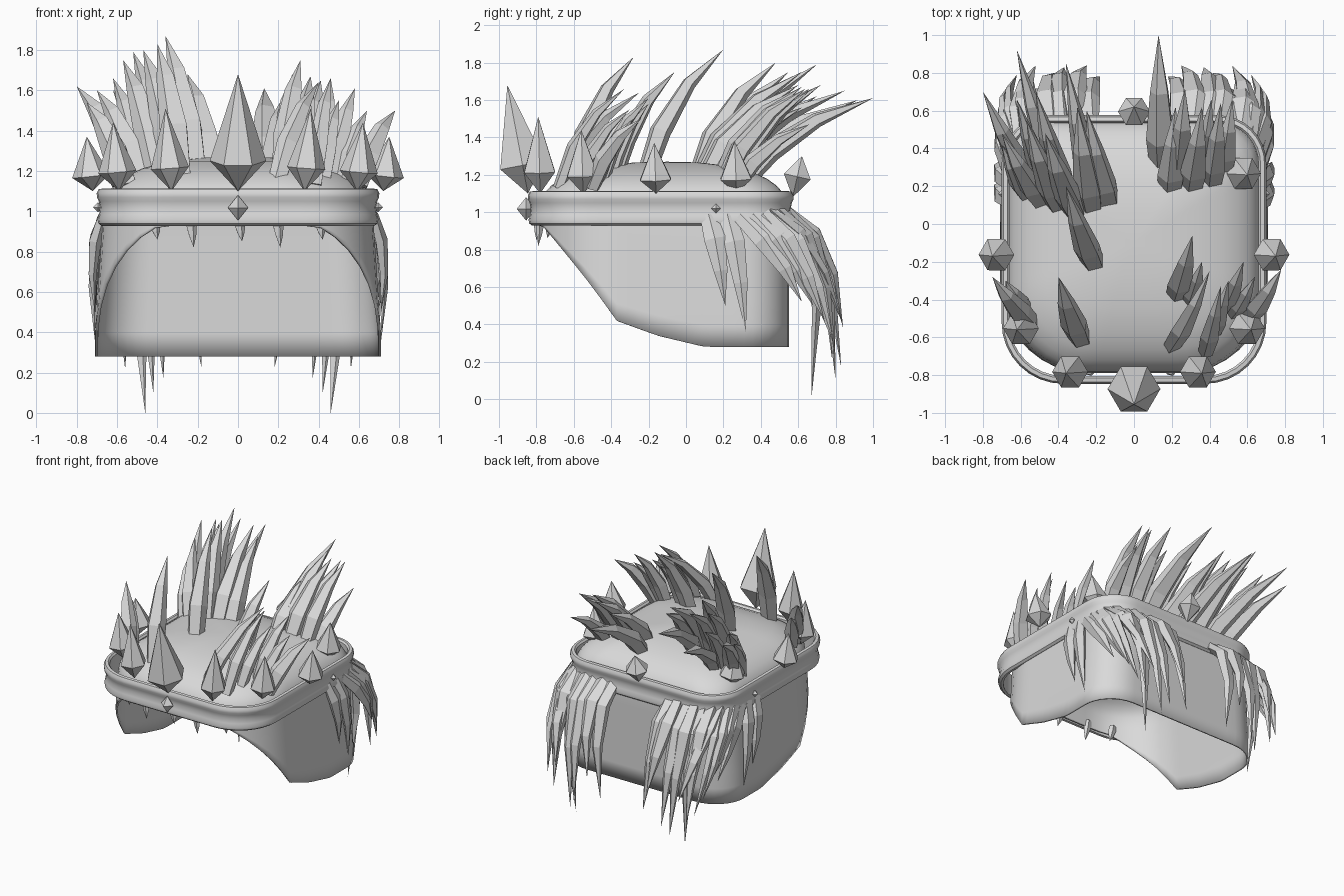
import bpy, bmesh, math
from mathutils import Vector

if "Cube" in bpy.data.objects:
    bpy.data.objects.remove(bpy.data.objects["Cube"])

grey = bpy.data.materials.new("plain_grey")
grey.diffuse_color = (0.7, 0.7, 0.7, 1)
grey.use_nodes = True
grey.node_tree.nodes["Principled BSDF"].inputs["Base Color"].default_value = grey.diffuse_color


def finish(name, bm, smooth=False):
    bmesh.ops.recalc_face_normals(bm, faces=bm.faces)
    me = bpy.data.meshes.new(name)
    bm.to_mesh(me)
    bm.free()
    me.materials.append(grey)
    ob = bpy.data.objects.new(name, me)
    bpy.context.collection.objects.link(ob)
    if smooth:
        bpy.ops.object.select_all(action='DESELECT')
        ob.select_set(True)
        bpy.context.view_layer.objects.active = ob
        bpy.ops.object.shade_smooth_by_angle(angle=math.radians(40))
    return ob


def outline(hx, y0, y1, rf, rb, off=0.0, n_arc=8, n_line=12):
    """Rounded rectangle in plan, counter-clockwise, pushed out by off."""
    corners = [(hx - rb, y1 - rb, rb, 0), (-hx + rb, y1 - rb, rb, 90),
               (-hx + rf, y0 + rf, rf, 180), (hx - rf, y0 + rf, rf, 270)]
    pts = []
    for cx, cy, r, a0 in corners:
        arc = [math.radians(a0 + 90 * i / n_arc) for i in range(n_arc + 1)]
        arc = [Vector((cx + (r + off) * math.cos(a), cy + (r + off) * math.sin(a))) for a in arc]
        if pts:
            pts += [pts[-1].lerp(arc[0], i / n_line) for i in range(1, n_line)]
        pts += arc
    last, first = pts[-1], pts[0]
    return pts + [last.lerp(first, i / n_line) for i in range(1, n_line)]


def skin(bm, rings, loop=False):
    n = len(rings[0])
    pairs = list(zip(rings, rings[1:])) + ([(rings[-1], rings[0])] if loop else [])
    for a, b in pairs:
        for i in range(n):
            j = (i + 1) % n
            bm.faces.new((a[i], a[j], b[j], b[i]))


# hood: open-fronted shell with a soft dome
edge = [(-0.79, 0.93), (-0.76, 0.92), (-0.62, 0.75), (-0.5, 0.6), (-0.37, 0.42), (-0.15, 0.34),
        (0.1, 0.28), (0.6, 0.28)]


def hem(y):
    for (ya, za), (yb, zb) in zip(edge, edge[1:]):
        if y <= yb:
            return za + (zb - za) * max(0, y - ya) / (yb - ya)
    return edge[-1][1]


plan = outline(0.67, -0.79, 0.55, 0.42, 0.24)
TOP = 0.98
bm = bmesh.new()
rings = []
for k in range(7):
    ring = []
    for p in plan:
        z0 = hem(p.y)
        z = z0 + (TOP - z0) * k / 6
        ring.append(bm.verts.new((p.x * (1 + 0.06 * min(1, (TOP - z) / 0.6)), p.y, z)))
    rings.append(ring)
for s in (0.985, 0.95, 0.9, 0.82, 0.7, 0.5, 0.25):
    z = TOP + 0.29 * (1 - s ** 2.5) ** 0.4
    rings.append([bm.verts.new((p.x * s, -0.1 + (p.y + 0.1) * s, z)) for p in plan])
skin(bm, rings)
apex = bm.verts.new((0, -0.1, TOP + 0.29))
for i in range(len(plan)):
    bm.faces.new((rings[-1][i], rings[-1][(i + 1) % len(plan)], apex))
hood = finish("hood", bm, True)
mod = hood.modifiers.new("thickness", 'SOLIDIFY')
mod.thickness = 0.015
mod.offset = -1

# crown band: beaded profile swept round the hood
profile = [(-0.035, 0.93), (-0.018, 0.928), (-0.002, 0.94), (0.002, 0.96), (-0.006, 0.985), (-0.01, 1.02),
           (-0.004, 1.05), (0.005, 1.07), (0.006, 1.09), (-0.004, 1.11), (-0.025, 1.113), (-0.036, 1.10)]
bm = bmesh.new()
rings = [[bm.verts.new((p.x, p.y, z)) for p in outline(0.695, -0.84, 0.57, 0.32, 0.25, o)]
         for o, z in profile]
skin(bm, rings, True)
finish("crown_band", bm, True)


# crown points: six-sided double pyramids
def gem(name, bottom, tip, r, f, n=6):
    bottom, tip = Vector(bottom), Vector(tip)
    axis = (tip - bottom).normalized()
    u = (Vector((1, 0, 0)) - axis * axis.x).normalized()
    v = axis.cross(u)
    c = bottom.lerp(tip, f)
    bm = bmesh.new()
    ring = [bm.verts.new(c + r * (math.cos(t) * u + math.sin(t) * v))
            for t in (2 * math.pi * i / n for i in range(n))]
    for end in (bm.verts.new(bottom), bm.verts.new(tip)):
        for i in range(n):
            bm.faces.new((ring[i], ring[(i + 1) % n], end))
    finish(name, bm)


gem("front_crown_point", (0, -0.845, 1.10), (0, -0.955, 1.68), 0.14, 0.26)
gem("back_crown_point", (0, 0.57, 1.08), (0, 0.62, 1.30), 0.085, 0.5)
for x, y, z in [(0.34, -0.78, 1.51), (0.60, -0.55, 1.44), (0.73, -0.16, 1.37), (0.58, 0.27, 1.38)]:
    for s in (1, -1):
        gem("crown_point", (s * (x - 0.01), y, 1.10), (s * (x + 0.02), y - 0.01, z), 0.095, 0.28)
gem("front_stud", (0, -0.855, 0.955), (0, -0.855, 1.08), 0.05, 0.5, 4)
for s in (1, -1):
    gem("side_stud", (s * 0.695, 0.16, 0.995), (s * 0.695, 0.16, 1.045), 0.025, 0.5, 4)


# hair: curved, tapering five-sided spikes; flat sets thickness along the side axis
def spike(bm, base, ctrl, tip, r, flat=(1, 0.8), n=5):
    b, c, t = Vector(base), Vector(ctrl), Vector(tip)
    rings = []
    for f, w in ((0, 0.8), (0.33, 1.0), (0.68, 0.65)):
        p = b * (1 - f) ** 2 + c * 2 * f * (1 - f) + t * f * f
        d = ((c - b) * (1 - f) + (t - c) * f).normalized()
        u = d.cross(Vector((0, 1, 0))).normalized()
        v = u.cross(d)
        rings.append([bm.verts.new(p + r * w * (flat[0] * math.cos(a) * u + flat[1] * math.sin(a) * v))
                      for a in (2 * math.pi * i / n for i in range(n))])
    skin(bm, rings)
    end = bm.verts.new(t)
    bm.faces.new(rings[0])
    for i in range(n):
        bm.faces.new((rings[-1][i], rings[-1][(i + 1) % n], end))


def upright(name, spikes):
    bm = bmesh.new()
    for bx, by, x, y, z, r in spikes:
        spike(bm, (bx, by, 1.13), (bx + 0.4 * (x - bx), by + 0.28 * (y - by), 1.13 + 0.68 * (z - 1.13)),
              (x, y, z), r * 1.15)
    finish(name, bm)


# base x, base y, tip x, tip y, tip z, radius
upright("left_back_hair", [
    (-0.20, -0.24, -0.36, 0.20, 1.87, 0.065), (-0.13, 0.08, -0.25, 0.60, 1.68, 0.07),
    (-0.20, 0.12, -0.36, 0.85, 1.65, 0.065), (-0.22, 0.05, -0.30, 0.62, 1.75, 0.07),
    (-0.30, 0.04, -0.47, 0.48, 1.80, 0.07), (-0.35, 0.13, -0.52, 0.70, 1.79, 0.065),
    (-0.39, 0.07, -0.57, 0.55, 1.75, 0.065), (-0.40, 0.22, -0.62, 0.92, 1.60, 0.06),
    (-0.48, 0.10, -0.70, 0.48, 1.60, 0.06), (-0.53, 0.20, -0.80, 0.70, 1.62, 0.06),
    (-0.57, 0.15, -0.70, 0.42, 1.50, 0.05), (-0.46, 0.20, -0.62, 0.66, 1.66, 0.055)])
upright("right_back_hair", [
    (0.15, 0.28, 0.13, 1.00, 1.61, 0.07), (0.19, 0.15, 0.22, 0.62, 1.56, 0.065),
    (0.24, 0.22, 0.27, 0.72, 1.68, 0.065), (0.30, 0.17, 0.36, 0.62, 1.67, 0.065),
    (0.35, 0.24, 0.41, 0.66, 1.65, 0.06), (0.41, 0.20, 0.46, 0.64, 1.66, 0.06),
    (0.47, 0.27, 0.52, 0.66, 1.47, 0.055)])
upright("right_front_hair", [
    (0.22, -0.40, 0.31, -0.06, 1.75, 0.06), (0.19, -0.66, 0.40, -0.25, 1.64, 0.05),
    (0.29, -0.42, 0.36, -0.20, 1.58, 0.05), (0.38, -0.68, 0.46, -0.33, 1.66, 0.045),
    (0.42, -0.58, 0.50, -0.30, 1.55, 0.045), (0.47, -0.46, 0.58, -0.20, 1.61, 0.05),
    (0.52, -0.48, 0.64, -0.28, 1.50, 0.045), (0.60, -0.50, 0.78, -0.24, 1.50, 0.055)])
upright("left_front_hair", [
    (-0.28, -0.62, -0.40, -0.28, 1.83, 0.065), (-0.55, -0.52, -0.75, -0.28, 1.54, 0.06),
    (-0.58, -0.45, -0.68, -0.30, 1.42, 0.05)])

# hanging hair: base x, y, tip x, y, z
back_hair = [(0.24, 0.56, 0.18, 0.78, 0.22), (0.31, 0.57, 0.25, 0.84, 0.38), (0.39, 0.56, 0.37, 0.83, 0.17),
             (0.45, 0.57, 0.42, 0.80, 0.10), (0.50, 0.55, 0.46, 0.67, 0.0), (0.56, 0.53, 0.56, 0.80, 0.22),
             (0.60, 0.48, 0.52, 0.84, 0.40)]
side_hair = [(0.63, 0.46, 0.62, 0.79, 0.30), (0.66, 0.41, 0.66, 0.74, 0.42), (0.67, 0.36, 0.66, 0.68, 0.50),
             (0.67, 0.29, 0.70, 0.62, 0.52), (0.67, 0.22, 0.71, 0.32, 0.36), (0.67, 0.12, 0.71, 0.21, 0.50)]
for s, side in ((1, "right"), (-1, "left")):
    bm = bmesh.new()
    for bx, by, x, y, z in back_hair:
        spike(bm, (s * bx, by - 0.03, 1.0), (s * (bx + 0.03), by + 0.22, 0.90), (s * x, y, z), 0.068, (1, 0.6))
    finish(side + "_back_hanging_hair", bm)
    bm = bmesh.new()
    for bx, by, x, y, z in side_hair:
        spike(bm, (s * bx, by, 0.98), (s * (bx + 0.08), by + 0.6 * (y - by), 0.82), (s * x, y, z),
              0.06, (0.55, 1))
    finish(side + "_side_hanging_hair", bm)

# short fringe tips under the front of the band
bm = bmesh.new()
for x, y, z in [(0.02, -0.80, 0.85), (0.21, -0.79, 0.82), (-0.22, -0.79, 0.82), (0.42, -0.74, 0.86),
                (-0.40, -0.74, 0.86)]:
    spike(bm, (x - 0.02, y + 0.01, 0.98), (x - 0.01, y + 0.01, 0.92), (x, y, z), 0.03)
finish("fringe_tips", bm)
